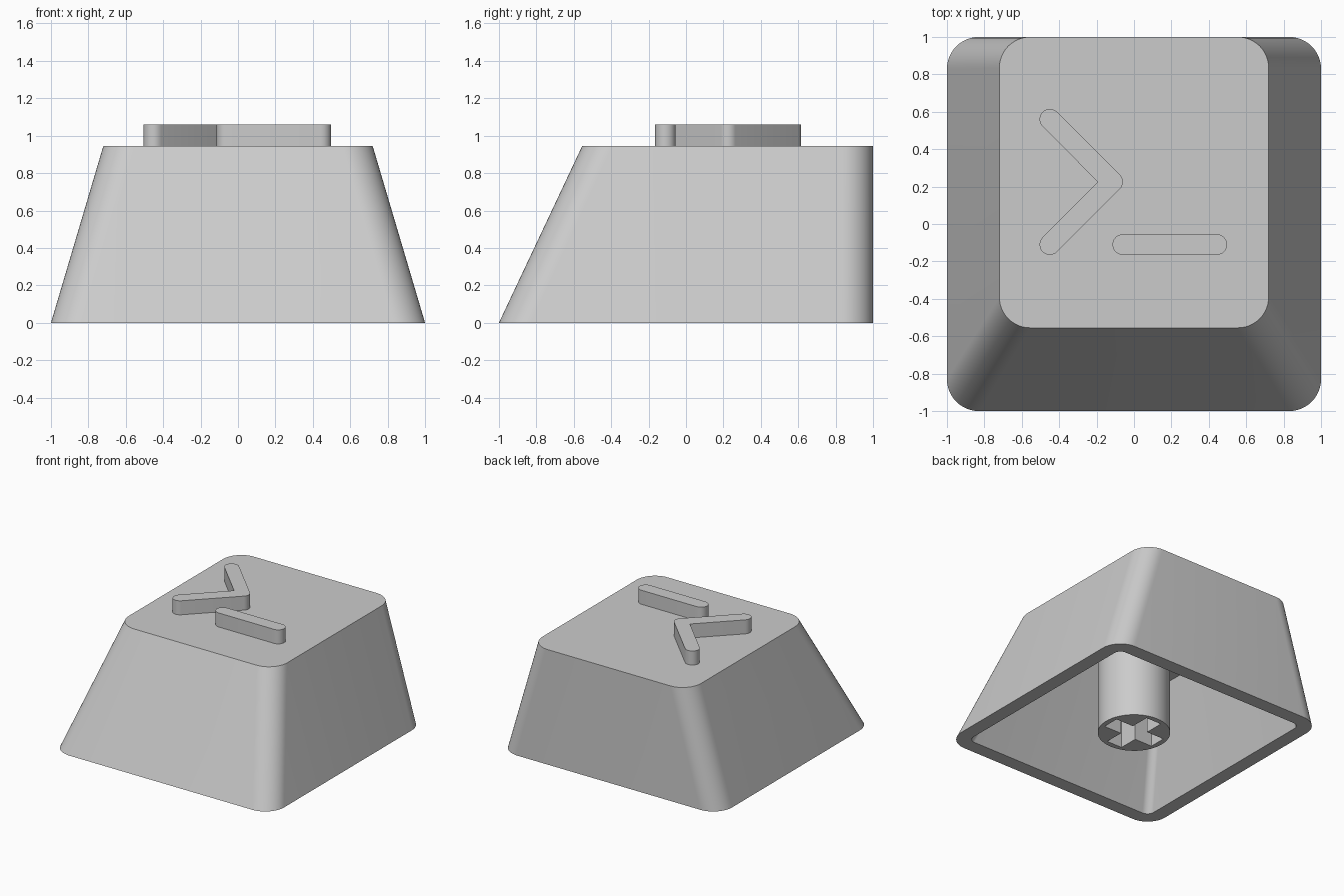
import bpy
import bmesh
from math import sin, cos, radians

old = bpy.data.objects.get("Cube")
if old:
    bpy.data.objects.remove(old, do_unlink=True)

grey = bpy.data.materials.new("light_grey_plastic")
grey.use_nodes = True
GREY = (0.6, 0.6, 0.6, 1)
grey.diffuse_color = GREY
grey.node_tree.nodes["Principled BSDF"].inputs["Base Color"].default_value = GREY

HEIGHT, WALL, CEILING = 0.945, 0.115, 0.83


def arc(x, y, r, start, end, steps=12):
    """Points along an arc, angles in degrees."""
    angles = [radians(start + (end - start) * i / steps) for i in range(steps + 1)]
    return [(x + r * cos(a), y + r * sin(a)) for a in angles]


def rounded_rect(x, y0, y1, r):
    """Rounded rectangle, symmetric in x, anticlockwise from the back left."""
    pts = []
    centres = [(x - r, y1 - r), (r - x, y1 - r), (r - x, y0 + r), (x - r, y0 + r)]
    for i, (cx, cy) in enumerate(centres):
        pts += arc(cx, cy, r, 90 * i, 90 * i + 90)
    return pts


def add_ring(bm, pts, z):
    return [bm.verts.new((x, y, z)) for x, y in pts]


def bridge(bm, a, b):
    for i in range(len(a)):
        j = (i + 1) % len(a)
        bm.faces.new((a[i], a[j], b[j], b[i]))


def finish(bm, name):
    bmesh.ops.recalc_face_normals(bm, faces=bm.faces)
    mesh = bpy.data.meshes.new(name)
    bm.to_mesh(mesh)
    bm.free()
    mesh.materials.append(grey)
    obj = bpy.data.objects.new(name, mesh)
    bpy.context.collection.objects.link(obj)
    return obj


def smooth(obj):
    bpy.ops.object.select_all(action='DESELECT')
    obj.select_set(True)
    bpy.context.view_layer.objects.active = obj
    bpy.ops.object.shade_smooth_by_angle(angle=radians(30))


def prism(name, pts, z0, z1):
    bm = bmesh.new()
    low, high = add_ring(bm, pts, z0), add_ring(bm, pts, z1)
    bridge(bm, low, high)
    bm.faces.new(low)
    bm.faces.new(high)
    return finish(bm, name)


# Hollow tapered shell: roof, outer walls, bottom rim, inner walls, ceiling
bm = bmesh.new()
rings = [
    add_ring(bm, rounded_rect(0.72, -0.555, 1, 0.165), HEIGHT),
    add_ring(bm, rounded_rect(1, -1, 1, 0.17), 0),
    add_ring(bm, rounded_rect(1 - WALL, WALL - 1, 1 - WALL, 0.06), 0),
    add_ring(bm, rounded_rect(0.63, -0.47, 1 - WALL, 0.06), CEILING),
]
for upper, lower in zip(rings, rings[1:]):
    bridge(bm, upper, lower)
bm.faces.new(rings[0])
bm.faces.new(rings[-1])
smooth(finish(bm, "cap_shell"))

# Round stem with a cross-shaped socket
stem = prism("stem", arc(0, 0, 0.273, 0, 352.5, 47), 0, CEILING + 0.01)
L, W = 0.23, 0.07
cross = [(L, -W), (L, W), (W, W), (W, L), (-W, L), (-W, W),
         (-L, W), (-L, -W), (-W, -W), (-W, -L), (W, -L), (W, -W)]
cutter = prism("socket_cutter", cross, -0.1, 0.5)
cutter.hide_render = True
cut = stem.modifiers.new("socket", 'BOOLEAN')
cut.operation = 'DIFFERENCE'
cut.solver = 'EXACT'
cut.object = cutter
bpy.context.view_layer.objects.active = stem
bpy.ops.object.modifier_apply(modifier=cut.name)
bpy.data.objects.remove(cutter, do_unlink=True)
smooth(stem)

# Raised marks on the roof: an arrow pointing right and a bar
R = 0.055
arrow = (arc(-0.45, -0.11, R, 135, 315) + arc(-0.115, 0.225, R, -45, 45)
         + arc(-0.45, 0.56, R, 45, 225) + [(-0.193, 0.225)])
bar = arc(-0.06, -0.11, R, 90, 270) + arc(0.443, -0.11, R, -90, 90)
for name, outline in (("raised_arrow", arrow), ("raised_bar", bar)):
    smooth(prism(name, outline, HEIGHT - 0.01, 1.06))
